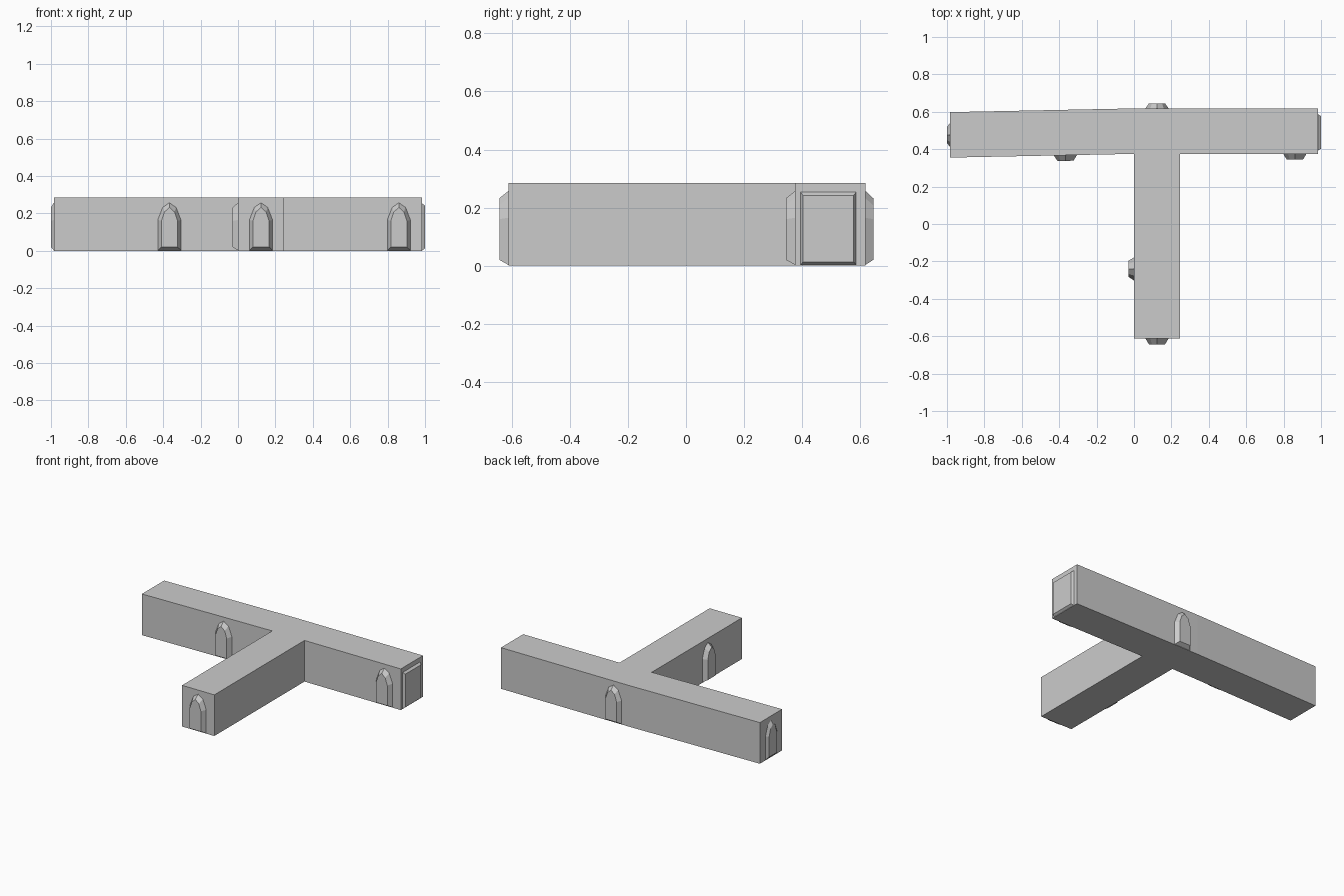
import bpy, bmesh, math
from mathutils import Matrix

if "Cube" in bpy.data.objects:
    bpy.data.objects.remove(bpy.data.objects["Cube"])

grey = bpy.data.materials.new("stone grey")
grey.diffuse_color = (0.6, 0.6, 0.6, 1)
grey.use_nodes = True
grey.node_tree.nodes["Principled BSDF"].inputs["Base Color"].default_value = grey.diffuse_color


def make_object(name, bm):
    bmesh.ops.recalc_face_normals(bm, faces=bm.faces)
    mesh = bpy.data.meshes.new(name)
    bm.to_mesh(mesh)
    bm.free()
    mesh.materials.append(grey)
    obj = bpy.data.objects.new(name, mesh)
    bpy.context.collection.objects.link(obj)
    return obj


def loft(name, ring_a, ring_b):
    """Closed solid between two rings with matching point counts."""
    bm = bmesh.new()
    a = [bm.verts.new(p) for p in ring_a]
    b = [bm.verts.new(p) for p in ring_b]
    bm.faces.new(a)
    bm.faces.new(b)
    n = len(a)
    for i in range(n):
        j = (i + 1) % n
        bm.faces.new((a[i], a[j], b[j], b[i]))
    return make_object(name, bm)


# T-shaped corridor block; the left arm bends very slightly forward
outline = [(-0.985, 0.355), (0, 0.375), (0, -0.612), (0.247, -0.612),
           (0.247, 0.375), (0.985, 0.375), (0.985, 0.618), (0, 0.618),
           (-0.985, 0.598)]
loft("corridor", [(x, y, 0) for x, y in outline],
     [(x, y, 0.285) for x, y in outline])


def mirrored(half):
    """Full profile from its right half, apex point shared."""
    return half + [(-x, z) for x, z in reversed(half) if x > 0]


arch_base = mirrored([(0.062, 0.003), (0.062, 0.165), (0.036, 0.232), (0, 0.257)])
arch_face = mirrored([(0.043, 0.02), (0.043, 0.16), (0.027, 0.208), (0, 0.232)])
gate_base = mirrored([(0.096, 0.003), (0.096, 0.253)])
gate_face = mirrored([(0.087, 0.013), (0.087, 0.242)])


def doorway(name, x, y, angle, depth, base, face):
    """Bevelled door; at angle 0 it projects towards -y."""
    obj = loft(name, [(px, 0, pz) for px, pz in base],
               [(px, -depth, pz) for px, pz in face])
    obj.data.transform(Matrix.Translation((x, y, 0)) @
                       Matrix.Rotation(math.radians(angle), 4, 'Z'))


# Arched doorways
for name, x, y, angle, depth in [
        ("stem_end_door", 0.123, -0.612, 0, 0.031),
        ("left_arm_door", -0.367, 0.3676, 1.16, 0.03),
        ("right_arm_door", 0.86, 0.375, 0, 0.031),
        ("back_door", 0.123, 0.618, 180, 0.027),
        ("left_end_door", -0.985, 0.476, -90, 0.015),
        ("stem_side_door", 0, -0.24, -90, 0.029)]:
    doorway(name, x, y, angle, depth, arch_base, arch_face)

# Wide square gate on the right end
doorway("right_end_gate", 0.985, 0.49, 90, 0.015, gate_base, gate_face)
